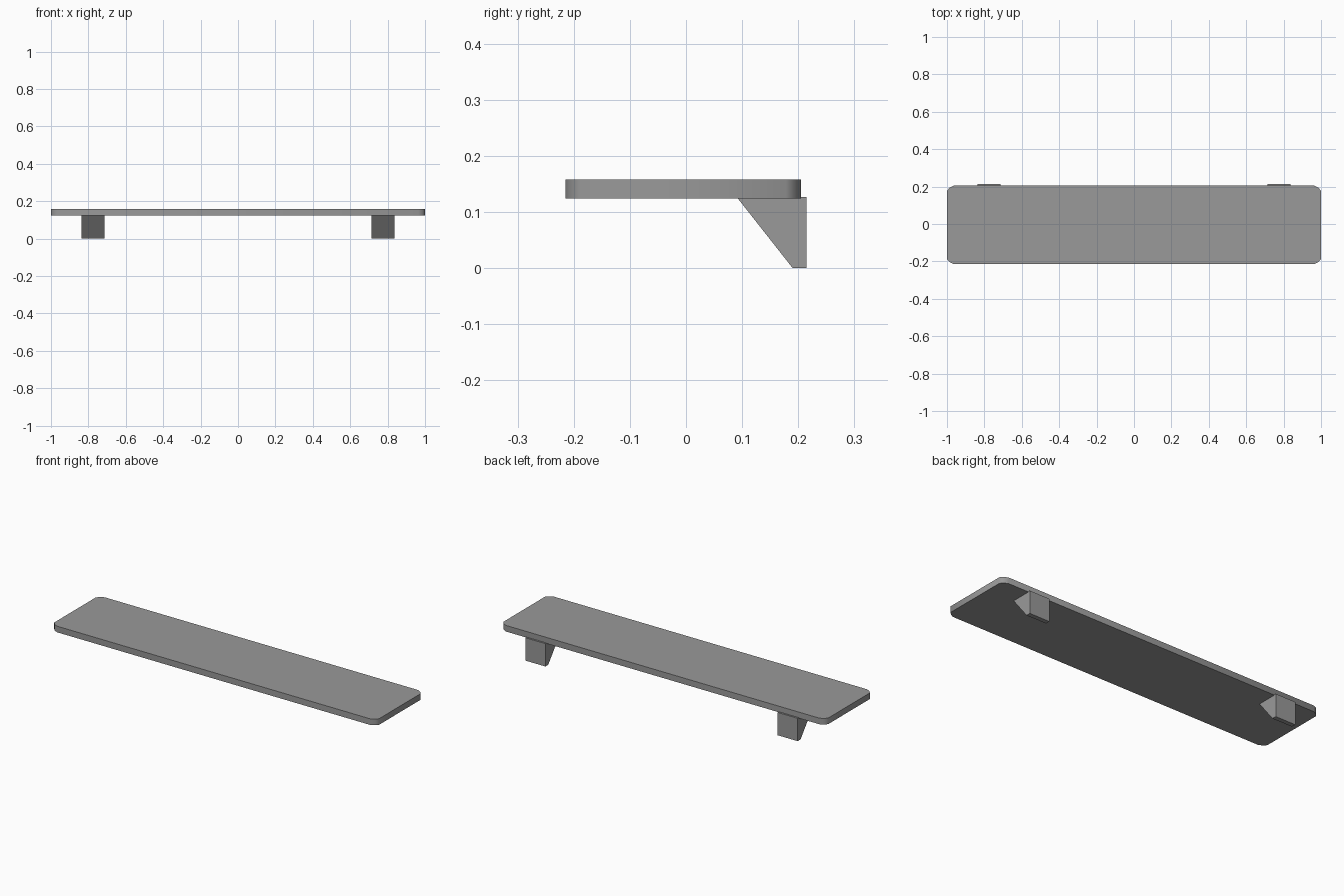
import bpy, bmesh, math

cube = bpy.data.objects.get("Cube")
if cube:
    bpy.data.objects.remove(cube, do_unlink=True)

grey = bpy.data.materials.new("mid grey")
grey.use_nodes = True
colour = (0.32, 0.32, 0.32, 1)
grey.diffuse_color = colour
grey.node_tree.nodes["Principled BSDF"].inputs["Base Color"].default_value = colour


def extrude_profile(name, points, offset):
    """Make a solid by extruding a flat outline along an offset."""
    bm = bmesh.new()
    face = bm.faces.new([bm.verts.new(p) for p in points])
    top = bmesh.ops.extrude_face_region(bm, geom=[face])["geom"]
    bmesh.ops.translate(bm, vec=offset,
                        verts=[v for v in top if isinstance(v, bmesh.types.BMVert)])
    bmesh.ops.recalc_face_normals(bm, faces=bm.faces)
    mesh = bpy.data.meshes.new(name)
    bm.to_mesh(mesh)
    bm.free()
    mesh.materials.append(grey)
    obj = bpy.data.objects.new(name, mesh)
    bpy.context.collection.objects.link(obj)
    return obj


# Shelf board with clipped, slightly rounded corners
front, back, bottom, top = -0.215, 0.205, 0.124, 0.158
cut_x, cut_y = 0.036, 0.027
outline = []
for sx, sy in ((1, 1), (-1, 1), (-1, -1), (1, -1)):
    edge = back if sy > 0 else front
    corner = [(sx, edge - sy * cut_y),
              (sx * (1 - cut_x * 0.4), edge - sy * cut_y * 0.4),
              (sx * (1 - cut_x), edge)]
    outline += corner if sx * sy > 0 else corner[::-1]
board = extrude_profile("shelf_board", [(x, y, bottom) for x, y in outline],
                        (0, 0, top - bottom))

# Wedge brackets under the back edge
profile = [(0.09, 0.127), (0.19, 0), (0.215, 0), (0.215, 0.127)]
for name, x in (("left_bracket", 0.715), ("right_bracket", -0.838)):
    extrude_profile(name, [(x, y, z) for y, z in profile], (0.123, 0, 0))

# Smooth the board corners, keep its rims sharp
bpy.ops.object.select_all(action="DESELECT")
board.select_set(True)
bpy.context.view_layer.objects.active = board
bpy.ops.object.shade_smooth_by_angle(angle=math.radians(50))
